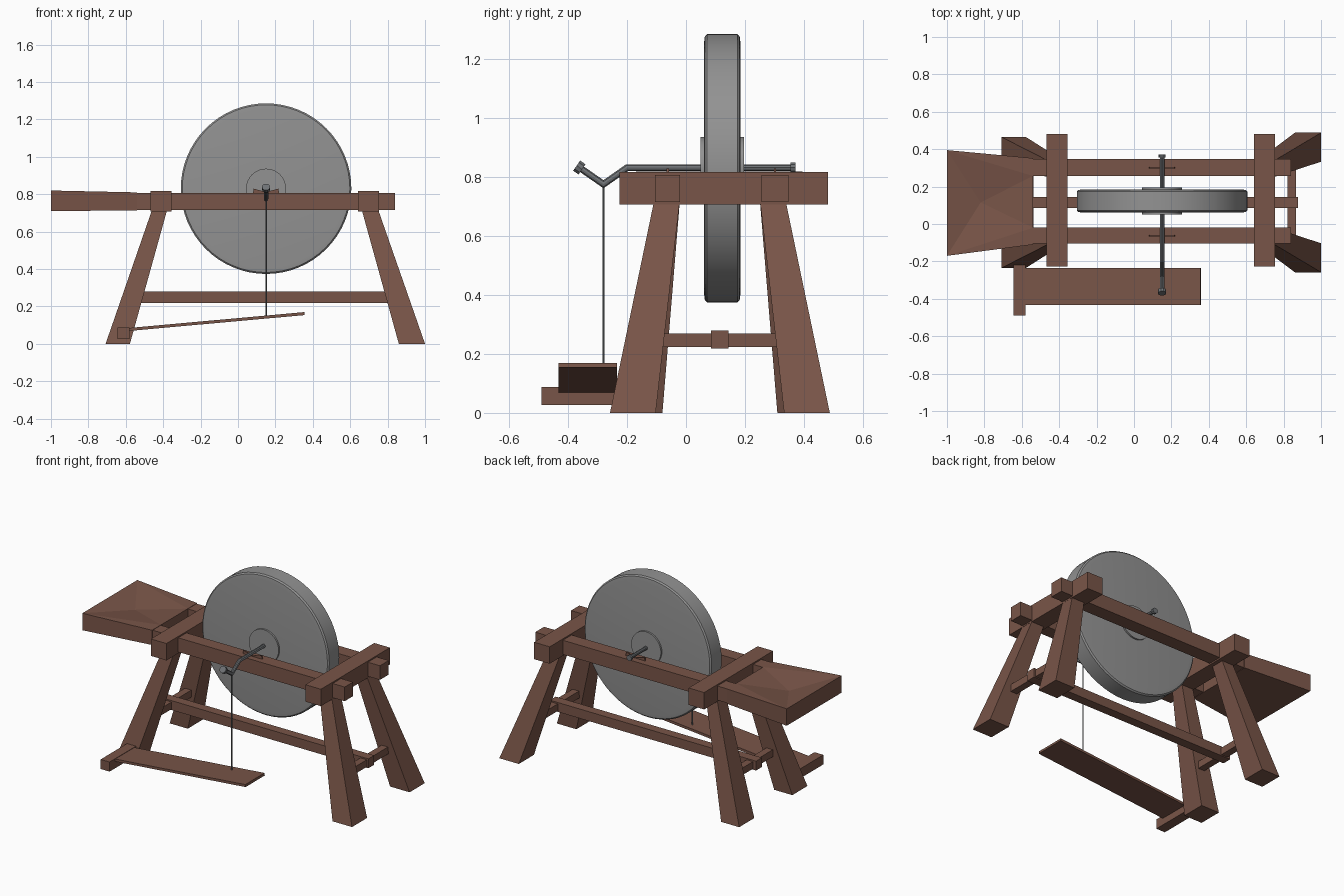
import bpy, bmesh, math
from mathutils import Vector

if "Cube" in bpy.data.objects:
    bpy.data.objects.remove(bpy.data.objects["Cube"])

YC = 0.115            # middle plane of the frame
WX, WZ = 0.15, 0.83   # wheel axis


def material(name, rgb):
    m = bpy.data.materials.new(name)
    m.diffuse_color = (*rgb, 1)
    m.use_nodes = True
    m.node_tree.nodes["Principled BSDF"].inputs["Base Color"].default_value = m.diffuse_color
    return m


WOOD = material("brown wood", (0.191, 0.091, 0.065))
STONE = material("grey stone", (0.29, 0.29, 0.29))
IRON = material("dark iron", (0.16, 0.17, 0.18))


def make(name, verts, faces, mat, smooth=False):
    me = bpy.data.meshes.new(name)
    me.from_pydata(verts, [], faces)
    bm = bmesh.new()
    bm.from_mesh(me)
    bmesh.ops.recalc_face_normals(bm, faces=bm.faces)
    bm.to_mesh(me)
    bm.free()
    me.materials.append(mat)
    ob = bpy.data.objects.new(name, me)
    bpy.context.collection.objects.link(ob)
    if smooth:
        bpy.ops.object.select_all(action='DESELECT')
        ob.select_set(True)
        bpy.context.view_layer.objects.active = ob
        bpy.ops.object.shade_smooth_by_angle(angle=math.radians(25))
    return ob


def prism(name, low, high, mat=WOOD):
    """Solid between two closed loops of equal length."""
    n = len(low)
    faces = [tuple(range(n)), tuple(range(n, 2 * n))]
    faces += [(i, (i + 1) % n, n + (i + 1) % n, n + i) for i in range(n)]
    return make(name, list(low) + list(high), faces, mat)


def rect(x0, x1, y0, y1, z):
    return [(x0, y0, z), (x1, y0, z), (x1, y1, z), (x0, y1, z)]


def box(name, x0, x1, y0, y1, z0, z1):
    return prism(name, rect(x0, x1, y0, y1, z0), rect(x0, x1, y0, y1, z1))


def lathe(name, profile, mat, n):
    """Turn (radius, y) points about the wheel axis."""
    verts = [(WX + r * math.cos(2 * math.pi * i / n), y, WZ + r * math.sin(2 * math.pi * i / n))
             for r, y in profile for i in range(n)]
    faces = [(k * n + i, k * n + (i + 1) % n, (k + 1) * n + (i + 1) % n, (k + 1) * n + i)
             for k in range(len(profile) - 1) for i in range(n)]
    faces += [tuple(range(n)), tuple(range(len(verts) - n, len(verts)))]
    return make(name, verts, faces, mat, True)


def tube(name, path, r, n=10):
    """Round bar along a path lying in the yz plane, with mitred bends."""
    pts = [Vector(p) for p in path]
    verts = []
    for k, p in enumerate(pts):
        a = (p - pts[k - 1]).normalized() if k else (pts[1] - p).normalized()
        b = (pts[k + 1] - p).normalized() if k < len(pts) - 1 else a
        t = (a + b).normalized()
        side = Vector((1, 0, 0))
        up = side.cross(t) / max(t.dot(a), 0.3)
        verts += [p + r * (side * math.cos(2 * math.pi * i / n) + up * math.sin(2 * math.pi * i / n))
                  for i in range(n)]
    faces = [(k * n + i, k * n + (i + 1) % n, (k + 1) * n + (i + 1) % n, (k + 1) * n + i)
             for k in range(len(pts) - 1) for i in range(n)]
    faces += [tuple(range(n)), tuple(range(len(verts) - n, len(verts)))]
    return make(name, verts, faces, IRON, True)


# Grinding wheel and its hub plates
lathe("grindstone", [(0.425, 0.061), (0.448, 0.064), (0.456, 0.072), (0.456, 0.174),
                     (0.448, 0.182), (0.425, 0.185)], STONE, 64)
lathe("hub_plates", [(0.107, 0.05), (0.107, 0.196)], STONE, 32)

# Axle with bent crank, end knobs and connecting rod
tube("axle_crank", [(WX, 0.365, 0.832), (WX, -0.20, 0.832), (WX, -0.28, 0.776),
                    (WX, -0.365, 0.835)], 0.012)
tube("axle_end_knob", [(WX, 0.355, 0.832), (WX, 0.371, 0.832)], 0.018)
tube("crank_end_knob", [(WX, -0.353, 0.8265), (WX, -0.371, 0.839)], 0.022)
tube("treadle_rod", [(WX, -0.28, 0.776), (WX, -0.28, 0.145)], 0.004, 8)

# Side rails, bearing plates, cross beams
for side, y0, y1 in (("front", -0.105, -0.02), ("back", 0.257, 0.347)):
    box(side + "_rail", -0.56, 0.84, y0, y1, 0.716, 0.808)
    ym = (y0 + y1) / 2
    shape = [(-0.072, 0.79), (0.072, 0.79), (0.066, 0.83), (0, 0.812), (-0.066, 0.83)]
    prism(side + "_bearing_plate", [(WX + x, ym - 0.004, z) for x, z in shape],
          [(WX + x, ym + 0.004, z) for x, z in shape])
for end, x0 in (("left", -0.468), ("right", 0.642)):
    box(end + "_cross_beam", x0, x0 + 0.112, -0.226, 0.482, 0.707, 0.817)

# Splayed tapering legs
for end, tx, bx, outer in (("left", (-0.455, -0.375), (-0.708, -0.578), 0.35),
                           ("right", (0.658, 0.745), (0.86, 1.0), 0.373)):
    for side, s in (("front", -1), ("back", 1)):
        prism(f"{end}_{side}_leg",
              rect(*bx, YC + s * (outer - 0.155), YC + s * outer, 0),
              rect(*tx, YC + s * 0.135, YC + s * 0.221, 0.73))

# Stretchers
box("long_stretcher", -0.605, 0.877, 0.085, 0.145, 0.218, 0.279)
for end, x in (("left", -0.56), ("right", 0.843)):
    box(end + "_stretcher", x - 0.023, x + 0.023, -0.10, 0.33, 0.224, 0.27)

# Seat: widens to the left, hollowed top
seat_verts = [(-1, -0.17, 0.71), (-1, 0.395, 0.71), (-0.54, 0.352, 0.714), (-0.54, -0.11, 0.714),
              (-1, -0.17, 0.82), (-1, 0.395, 0.82), (-0.54, 0.352, 0.81), (-0.54, -0.11, 0.81),
              (-0.54, 0.257, 0.81), (-0.54, -0.02, 0.81), (-0.82, 0.115, 0.782)]
make("seat", seat_verts, [(0, 1, 2, 3), (0, 1, 5, 4), (1, 2, 6, 5), (0, 3, 7, 4),
                          (2, 3, 7, 9, 8, 6), (4, 5, 10), (5, 8, 10), (8, 9, 10),
                          (9, 4, 10), (5, 6, 8), (4, 9, 7)], WOOD)

# Treadle board and its pivot bar
box("treadle_pivot", -0.644, -0.58, -0.49, -0.17, 0.026, 0.088)
prism("treadle_board",
      [(-0.64, -0.432, 0.064), (0.357, -0.432, 0.154), (0.357, -0.235, 0.154), (-0.64, -0.235, 0.064)],
      [(-0.64, -0.432, 0.08), (0.355, -0.432, 0.17), (0.355, -0.235, 0.17), (-0.64, -0.235, 0.08)])
